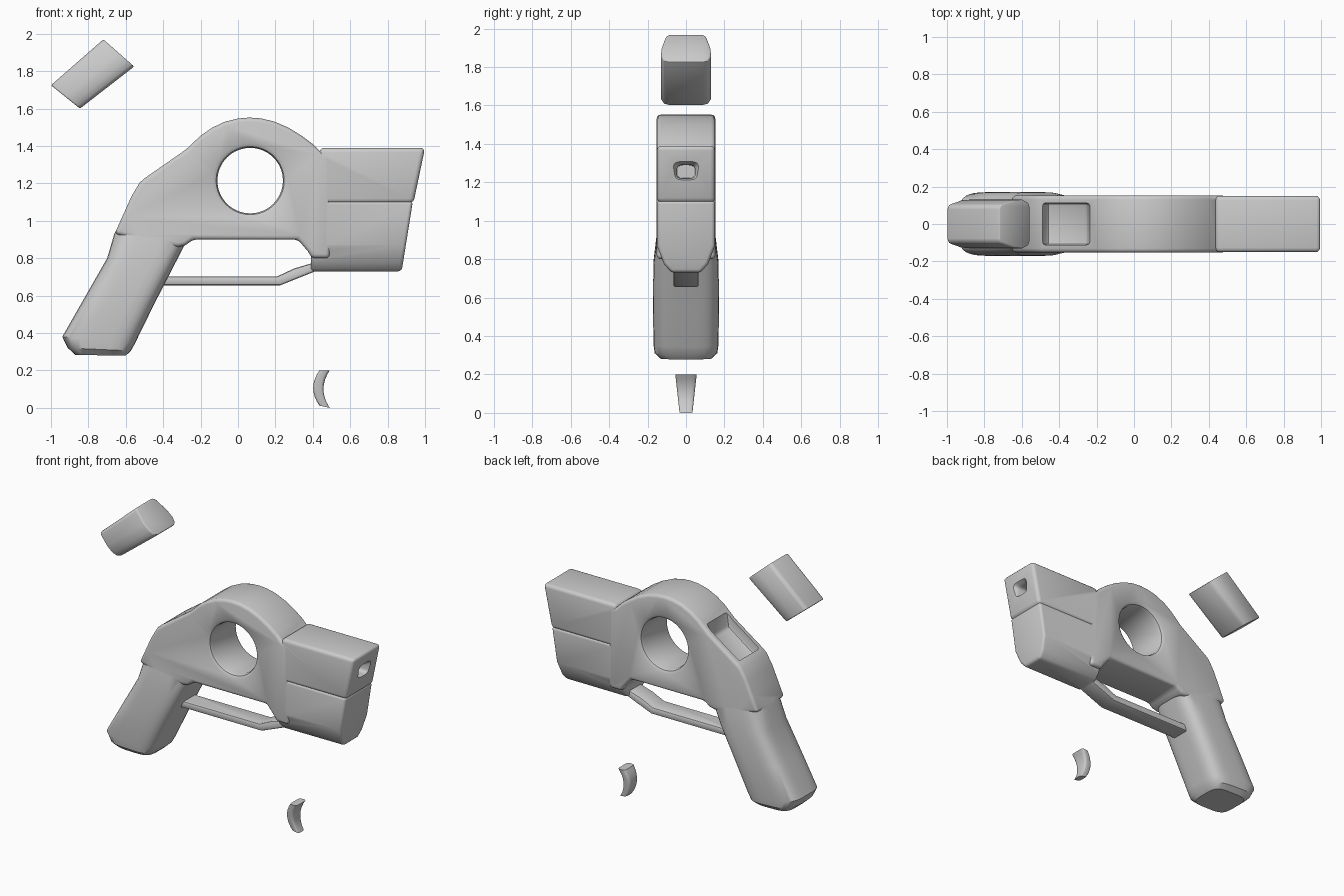
import bpy, bmesh, math
from mathutils import Vector

if "Cube" in bpy.data.objects:
    bpy.data.objects.remove(bpy.data.objects["Cube"])


def loft(name, rings):
    """Closed skin through a list of equal-length point rings."""
    bm = bmesh.new()
    vs = [[bm.verts.new(p) for p in r] for r in rings]
    n = len(vs[0])
    for a, b in zip(vs, vs[1:]):
        for i in range(n):
            j = (i + 1) % n
            bm.faces.new((a[i], a[j], b[j], b[i]))
    bm.faces.new(vs[0])
    bm.faces.new(vs[-1])
    bmesh.ops.recalc_face_normals(bm, faces=bm.faces)
    me = bpy.data.meshes.new(name)
    bm.to_mesh(me)
    bm.free()
    ob = bpy.data.objects.new(name, me)
    bpy.context.collection.objects.link(ob)
    return ob


def apply(ob, kind, **props):
    bpy.context.view_layer.objects.active = ob
    m = ob.modifiers.new(kind, kind)
    for k, v in props.items():
        setattr(m, k, v)
    bpy.ops.object.modifier_apply(modifier=m.name)


def bevel(ob, width, segments=3):
    apply(ob, 'BEVEL', width=width, segments=segments, limit_method='ANGLE',
          angle_limit=math.radians(32))
    return ob


def prism(name, pts, hw):
    """Side profile in x,z given thickness in y."""
    return loft(name, [[(x, y, z) for x, z in pts] for y in (-hw, hw)])


def combine(ob, other, op):
    apply(ob, 'BOOLEAN', object=other, operation=op, solver='EXACT')
    bpy.data.objects.remove(other, do_unlink=True)


def smooth(ob, angle=35):
    bpy.ops.object.select_all(action='DESELECT')
    ob.select_set(True)
    bpy.context.view_layer.objects.active = ob
    bpy.ops.object.shade_smooth_by_angle(angle=math.radians(angle))


def squircle(n=32, power=0.5):
    """Rounded-square unit outline."""
    out = []
    for i in range(n):
        a = 2 * math.pi * (i + 0.5) / n
        c, s = math.cos(a), math.sin(a)
        out.append((math.copysign(abs(c) ** power, c), math.copysign(abs(s) ** power, s)))
    return out


# Central frame with arched top
arch = [(-0.2, 1.455), (-0.14, 1.497), (-0.07, 1.53), (0, 1.547), (0.06, 1.552), (0.12, 1.548),
        (0.19, 1.532), (0.27, 1.498), (0.34, 1.455), (0.4, 1.41), (0.44, 1.37)]
frame = prism("body", [(-0.66, 0.93), (-0.615, 1.03), (-0.57, 1.13), (-0.525, 1.205), (-0.50, 1.227),
                       (-0.28, 1.38)] + arch +
              [(0.49, 1.35), (0.49, 0.80), (0.395, 0.80), (0.375, 0.835), (0.32, 0.9),
               (-0.24, 0.9), (-0.28, 0.87), (-0.32, 0.86)], 0.153)
bevel(frame, 0.022)

# Grip: rounded rings between rear and front edge points
stations = [((-0.87, 0.283), (-0.60, 0.279), 0.13), ((-0.91, 0.32), (-0.572, 0.305), 0.163),
            ((-0.94, 0.38), (-0.55, 0.345), 0.17), ((-0.82, 0.59), (-0.45, 0.55), 0.172),
            ((-0.70, 0.80), (-0.342, 0.76), 0.17), ((-0.662, 0.93), (-0.28, 0.88), 0.155),
            ((-0.60, 1.05), (-0.22, 0.97), 0.14)]
rings = []
for (x0, z0), (x1, z1), hw in stations:
    rings.append([((x0 + x1) / 2 + (x1 - x0) / 2 * u, hw * v, (z0 + z1) / 2 + (z1 - z0) / 2 * u)
                  for u, v in squircle()])
grip = loft("grip", rings)


# Upper and lower barrel housings with raked front faces
def housing(name, section, x0, front):
    return loft(name, [[(x0, y, z) for y, z in section], [(front(z), y, z) for y, z in section]])


upper = housing("upper_barrel", [(-0.151, 1.095), (0.151, 1.095), (0.151, 1.39), (-0.151, 1.39)],
                0.435, lambda z: 0.938 + (z - 1.095) * 0.21)
bevel(upper, 0.024)
lower = housing("lower_barrel", [(-0.075, 0.73), (0.075, 0.73), (0.115, 0.775), (0.151, 0.87),
                                 (0.151, 1.105), (-0.151, 1.105), (-0.151, 0.87), (-0.115, 0.775)],
                0.39, lambda z: 0.875 + (z - 0.73) * 0.16)
bevel(lower, 0.018)

# Trigger guard bar
guard = prism("trigger_guard", [(-0.45, 0.655), (0.225, 0.655), (0.40, 0.725), (0.46, 0.75),
                                (0.46, 0.80), (0.40, 0.775), (0.30, 0.745), (0.21, 0.703),
                                (-0.45, 0.703)], 0.066)
bevel(guard, 0.012, 2)

for part in (grip, upper, lower, guard):
    combine(frame, part, 'UNION')

# Round through-hole with softened rims
tube = [(-0.2, 0.215), (-0.153, 0.2), (-0.142, 0.182), (-0.12, 0.175),
        (0.12, 0.175), (0.142, 0.182), (0.153, 0.2), (0.2, 0.215)]
hole = loft("hole_cutter", [[(0.065 + r * math.cos(2 * math.pi * i / 64), y,
                              1.215 + r * math.sin(2 * math.pi * i / 64)) for i in range(64)]
                            for y, r in tube])
combine(frame, hole, 'DIFFERENCE')

# Muzzle recess
bore = loft("bore_cutter", [[(x, hy * u, 1.255 + hz * v) for u, v in squircle(24)]
                            for x, hy, hz in [(0.85, 0.045, 0.034), (0.945, 0.047, 0.036),
                                              (0.96, 0.053, 0.041), (1.05, 0.12, 0.09)]])
combine(frame, bore, 'DIFFERENCE')

# Rear pocket that receives the loose block
slot = prism("slot_cutter", [(-0.50, 1.26), (-0.46, 1.17), (-0.25, 1.32), (-0.23, 1.46),
                             (-0.30, 1.56), (-0.5, 1.5)], 0.112)
bevel(slot, 0.015, 2)
combine(frame, slot, 'DIFFERENCE')
smooth(frame)

# Loose rear block, tapered section swept along its slanted axis
half = [(0.085, 1), (0.104, 0.88), (0.128, 0.0), (0.13, -0.55), (0.115, -0.9), (0.09, -1)]
section = half + [(-y, t) for y, t in reversed(half)]
ends = [((-1.0, 1.725), (-0.845, 1.60)), ((-0.72, 1.97), (-0.555, 1.825))]
rings = []
for o, i in ends:
    o, i = Vector(o), Vector(i)
    ring = []
    for y, t in section:
        p = i.lerp(o, (t + 1) / 2)
        ring.append((p.x, y, p.y))
    rings.append(ring)
smooth(bevel(loft("rear_block", rings), 0.008, 2), 50)

# Loose curved trigger
rings = []
for k in range(9):
    t = k / 8
    bow = 4 * t * (1 - t)
    x0, x1 = 0.435 - 0.033 * bow, 0.49 - 0.033 * bow
    hw = 0.034 + 0.022 * t
    rings.append([((x0 + x1) / 2 + (x1 - x0) / 2 * u, hw * v, 0.2 * t + 0.006 * u * (t - 1) + 0.006 * (1 - t))
                  for u, v in squircle(20, 0.4)])
smooth(loft("trigger", rings), 50)
